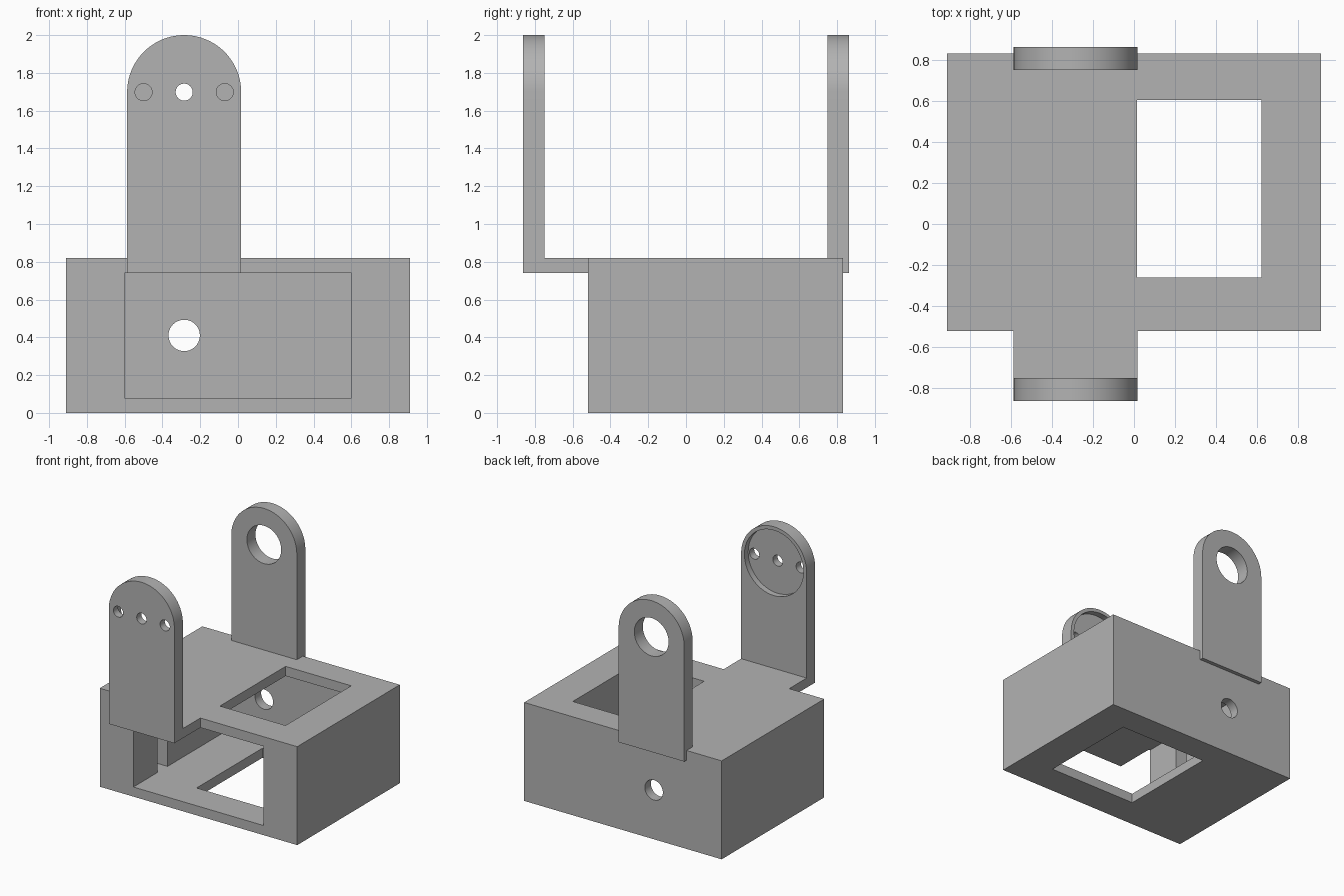
import bpy, bmesh, math
from mathutils import Matrix, Vector

cube = bpy.data.objects.get("Cube")
if cube:
    bpy.data.objects.remove(cube, do_unlink=True)

grey = bpy.data.materials.new("plain grey")
grey.use_nodes = True
COLOR = (0.45, 0.45, 0.45, 1)
grey.diffuse_color = COLOR
grey.node_tree.nodes["Principled BSDF"].inputs["Base Color"].default_value = COLOR


def make(name, bm):
    bmesh.ops.recalc_face_normals(bm, faces=bm.faces[:])
    me = bpy.data.meshes.new(name)
    bm.to_mesh(me)
    bm.free()
    me.materials.append(grey)
    ob = bpy.data.objects.new(name, me)
    bpy.context.collection.objects.link(ob)
    return ob


def box(name, x, y, z):
    bm = bmesh.new()
    lo, hi = Vector((x[0], y[0], z[0])), Vector((x[1], y[1], z[1]))
    bmesh.ops.create_cube(bm, size=1, matrix=Matrix.Translation((lo + hi) / 2)
                          @ Matrix.Diagonal((*(hi - lo), 1)))
    return make(name, bm)


def rod(name, x, z, r, y):
    """Cylinder lying along y."""
    bm = bmesh.new()
    bmesh.ops.create_cone(bm, cap_ends=True, segments=64, radius1=r, radius2=r,
                          depth=y[1] - y[0],
                          matrix=Matrix.Translation((x, sum(y) / 2, z))
                          @ Matrix.Rotation(math.pi / 2, 4, 'X'))
    return make(name, bm)


def cut(ob, cutters):
    for c in cutters:
        c.hide_render = True
        m = ob.modifiers.new("cut", 'BOOLEAN')
        m.operation, m.solver, m.object = 'DIFFERENCE', 'EXACT', c
    dg = bpy.context.evaluated_depsgraph_get()
    me = bpy.data.meshes.new_from_object(ob.evaluated_get(dg))
    ob.modifiers.clear()
    ob.data = me
    for c in cutters:
        bpy.data.objects.remove(c, do_unlink=True)


ARM_X, ARM_R, PIVOT_Z, DECK, CEIL = -0.285, 0.302, 1.698, 0.82, 0.74


def arm(name, y):
    """Upright plate with a round top."""
    bm = bmesh.new()
    pts = [(ARM_X - ARM_R, CEIL), (ARM_X + ARM_R, CEIL)]
    n = 40
    for i in range(n + 1):
        a = math.pi * i / n
        pts.append((ARM_X + ARM_R * math.cos(a), PIVOT_Z + ARM_R * math.sin(a)))
    f = bm.faces.new([bm.verts.new((px, y[0], pz)) for px, pz in pts])
    r = bmesh.ops.extrude_face_region(bm, geom=[f])
    bmesh.ops.translate(bm, vec=(0, y[1] - y[0], 0),
                        verts=[v for v in r["geom"] if isinstance(v, bmesh.types.BMVert)])
    return make(name, bm)


# Hollow housing: front bay, side slots, deck and floor windows, rear cable hole
housing = box("housing", (-0.91, 0.91), (-0.52, 0.83), (0, DECK))
cut(housing, [
    box("bay", (-0.6, 0.6), (-0.7, 0.75), (0.08, CEIL)),
    box("slots", (-0.78, 0.78), (-0.2, -0.07), (0.08, CEIL)),
    box("deck_window", (0.015, 0.62), (-0.26, 0.605), (0.4, 1)),
    box("floor_window", (-0.2, 0.62), (-0.26, 0.605), (-0.2, 0.4)),
    rod("cable_hole", ARM_X, 0.41, 0.083, (0.6, 1)),
])

# Tab carrying the front arm
box("front_tab", (ARM_X - ARM_R, ARM_X + ARM_R), (-0.75, -0.52), (CEIL, DECK))

# Front arm: round recess on the inside and three screw holes
front_arm = arm("front_arm", (-0.862, -0.75))
cut(front_arm, [rod("recess", ARM_X, PIVOT_Z, 0.272, (-0.8, -0.6))]
    + [rod("screw_hole", ARM_X + d, PIVOT_Z, 0.045, (-1, -0.7)) for d in (-0.215, 0, 0.215)])

# Back arm with one large bearing hole
back_arm = arm("back_arm", (0.75, 0.862))
cut(back_arm, [rod("bearing_hole", ARM_X, PIVOT_Z, 0.158, (0.6, 1))])

# Smooth the round edges, keep corners sharp
for ob in (housing, front_arm, back_arm):
    bpy.ops.object.select_all(action='DESELECT')
    ob.select_set(True)
    bpy.context.view_layer.objects.active = ob
    bpy.ops.object.shade_smooth_by_angle(angle=math.radians(30))
